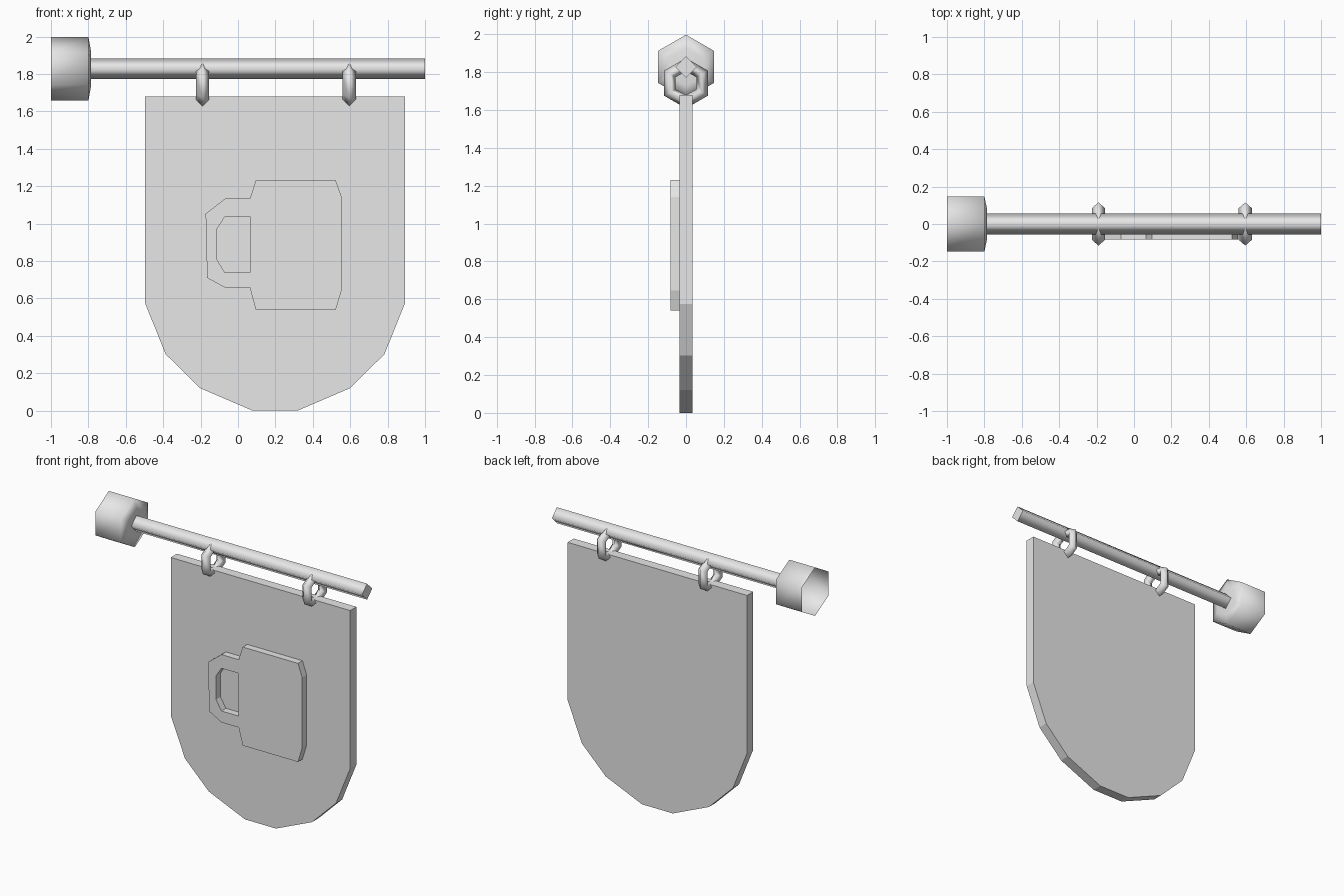
import bpy, bmesh
from math import sin, cos, pi

cube = bpy.data.objects.get("Cube")
if cube:
    bpy.data.objects.remove(cube, do_unlink=True)

GREY = (0.8, 0.8, 0.8, 1.0)
grey = bpy.data.materials.new("plain_grey")
grey.use_nodes = True
grey.diffuse_color = GREY
grey.node_tree.nodes["Principled BSDF"].inputs["Base Color"].default_value = GREY

ROD_Z = 1.828


def plate(name, outlines, y_front, y_back):
    """Flat board from closed (x, z) outlines; inner outlines become holes."""
    curve = bpy.data.curves.new(name, "CURVE")
    curve.dimensions = "2D"
    curve.fill_mode = "BOTH"
    curve.extrude = (y_back - y_front) / 2
    for points in outlines:
        spline = curve.splines.new("POLY")
        spline.points.add(len(points) - 1)
        for p, (x, z) in zip(spline.points, points):
            p.co = (x, z, 0, 1)
        spline.use_cyclic_u = True
    obj = bpy.data.objects.new(name, curve)
    bpy.context.collection.objects.link(obj)
    obj.location.y = (y_front + y_back) / 2
    obj.rotation_euler.x = pi / 2
    bpy.ops.object.select_all(action="DESELECT")
    obj.select_set(True)
    bpy.context.view_layer.objects.active = obj
    bpy.ops.object.convert(target="MESH")
    obj = bpy.context.object
    obj.data.materials.clear()
    obj.data.materials.append(grey)
    bpy.ops.object.shade_flat()


def bar(name, sides, stations, open_start=False, smooth_cap=False):
    """Faceted bar along x through (x, radius) stations, with a corner on top."""
    bm = bmesh.new()
    rings = []
    for x, r in stations:
        angles = [2 * pi * i / sides for i in range(sides)]
        rings.append([bm.verts.new((x, r * sin(a), ROD_Z + r * cos(a))) for a in angles])
    for a, b in zip(rings, rings[1:]):
        for i in range(sides):
            j = (i + 1) % sides
            bm.faces.new((a[i], a[j], b[j], b[i])).smooth = True
    bm.faces.new(rings[-1]).smooth = smooth_cap
    if not open_start:
        bm.faces.new(rings[0])
    bmesh.ops.recalc_face_normals(bm, faces=bm.faces)
    mesh = bpy.data.meshes.new(name)
    bm.to_mesh(mesh)
    bm.free()
    mesh.materials.append(grey)
    bpy.context.collection.objects.link(bpy.data.objects.new(name, mesh))


# Wall mount, open towards the wall, and the square rod
bar("wall_mount", 6, [(-1, 0.17), (-0.8, 0.17), (-0.787, 0.1)], True, True)
bar("rod", 4, [(-0.8, 0.056), (1, 0.056)])

# Hanging rings
for name, x in (("right_ring", -0.19), ("left_ring", 0.595)):
    bpy.ops.mesh.primitive_torus_add(
        major_segments=6, minor_segments=4, major_radius=0.098, minor_radius=0.035,
        location=(x, 0, 1.742), rotation=(0, pi / 2, 0))
    ring = bpy.context.object
    ring.name = name
    ring.data.materials.append(grey)
    bpy.ops.object.shade_smooth()

# Hanging board, mirrored about its own centre line
half = [(0.695, 1.68), (0.695, 0.575), (0.585, 0.302), (0.4, 0.12), (0.12, 0)]
MID = 0.198
board = [(MID + x, z) for x, z in half] + [(MID - x, z) for x, z in reversed(half)]
plate("board", [board], -0.034, 0.034)

# Raised mug emblem with a handle hole
mug = [(0.095, 1.23), (0.523, 1.23), (0.555, 1.14), (0.555, 0.647), (0.523, 0.54),
       (0.095, 0.54), (0.063, 0.658), (-0.07, 0.658), (-0.165, 0.71),
       (-0.173, 1.053), (-0.07, 1.133), (0.063, 1.133)]
hole = [(-0.07, 1.037), (0.063, 1.037), (0.063, 0.738), (-0.07, 0.738),
        (-0.112, 0.807), (-0.112, 0.973)]
plate("mug_emblem", [mug, hole], -0.083, -0.03)
